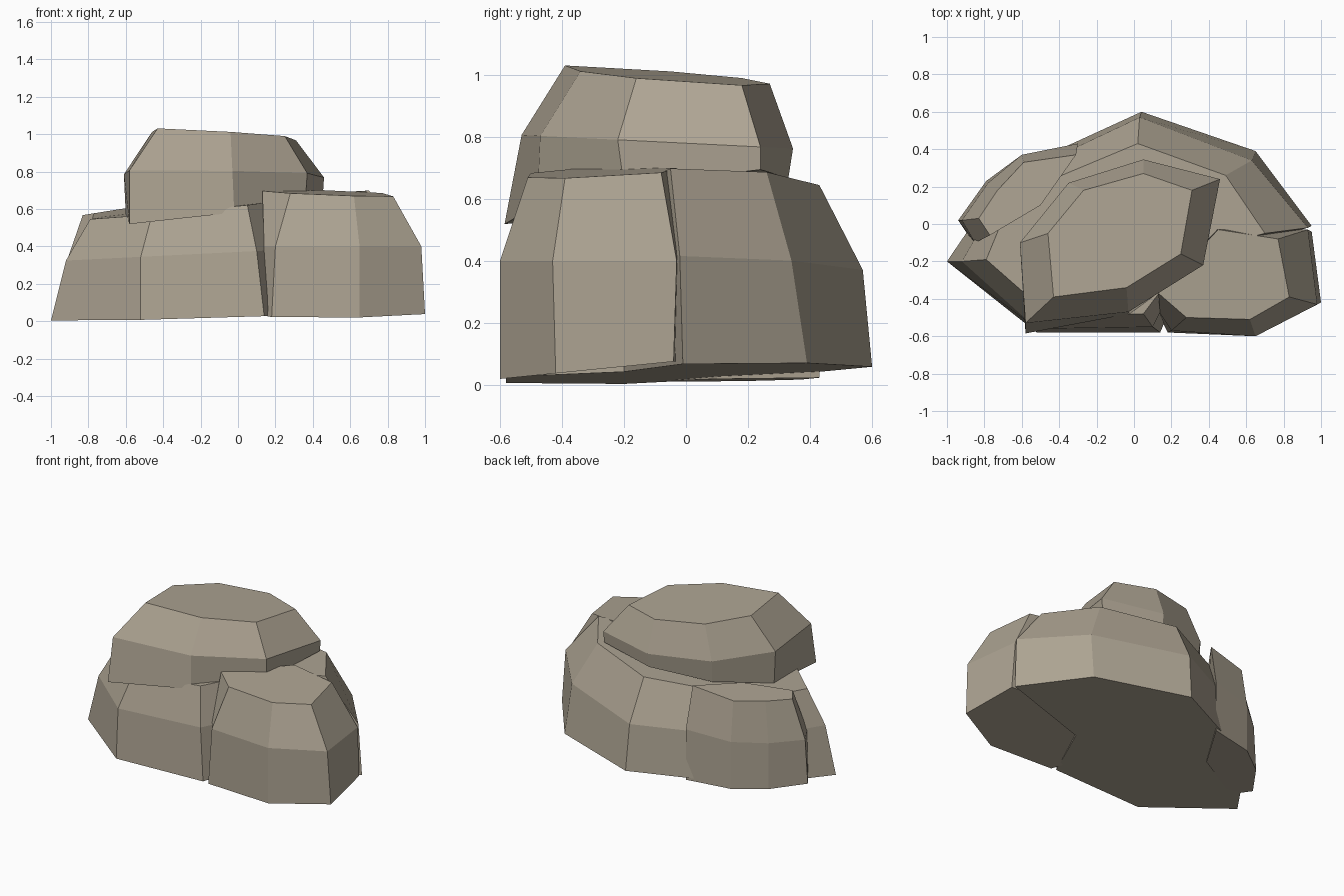
import bpy
import bmesh

starter = bpy.data.objects.get("Cube")
if starter:
    bpy.data.objects.remove(starter, do_unlink=True)

# One warm grey stone colour for every boulder
stone = bpy.data.materials.new("warm_grey_stone")
stone.use_nodes = True
stone.diffuse_color = (0.42, 0.37, 0.29, 1)
shader = stone.node_tree.nodes["Principled BSDF"]
shader.inputs["Base Color"].default_value = stone.diffuse_color
shader.inputs["Roughness"].default_value = 0.9


def tilted_ring(bm, outline, height, slope_x=0.0, slope_y=0.0):
    """Add an outline of corners lying on a tilted plane."""
    return [bm.verts.new((x, y, height + slope_x * x + slope_y * y))
            for x, y in outline]


def boulder(name, *layers):
    """Loft faceted stone through layers of (outline, plane)."""
    bm = bmesh.new()
    rings = [tilted_ring(bm, outline, *plane) for outline, plane in layers]
    for lower, upper in zip(rings, rings[1:]):
        count = len(lower)
        for i in range(count):
            j = (i + 1) % count
            bm.faces.new((lower[i], lower[j], upper[j], upper[i]))
    bm.faces.new(rings[0][::-1])
    bm.faces.new(rings[-1])
    bmesh.ops.recalc_face_normals(bm, faces=bm.faces[:])
    mesh = bpy.data.meshes.new(name)
    bm.to_mesh(mesh)
    bm.free()
    mesh.materials.append(stone)
    rock = bpy.data.objects.new(name, mesh)
    bpy.context.collection.objects.link(rock)
    return rock


# Wide base boulder, with a notch at the front for its neighbour
boulder(
    "base_boulder",
    ([(-1, -.2), (-.52, -.58), (.14, -.58), (.3, -.2),
      (.95, -.01), (.65, .39), (.04, .6), (-.68, .27)], (.04, .03, .03)),
    ([(-.92, -.2), (-.52, -.56), (.1, -.55), (.3, -.2),
      (.93, -.02), (.63, .34), (.03, .57), (-.67, .24)], (.37, .05)),
    ([(-.79, -.19), (-.46, -.48), (.05, -.48), (.3, -.15),
      (.7, -.05), (.49, .26), (.02, .43), (-.65, .15)], (.63, .1, .03)),
)

# Smaller boulder leaning on the front corner
boulder(
    "front_boulder",
    ([(.18, -.58), (.65, -.6), (1, -.42),
      (.95, -.04), (.4, 0), (.14, -.5)], (.08, 0, .1)),
    ([(.2, -.57), (.65, -.6), (.98, -.43),
      (.93, -.03), (.42, -.01), (.14, -.48)], (.4,)),
    ([(.28, -.5), (.62, -.51), (.83, -.39),
      (.77, -.08), (.45, -.03), (.13, -.37)], (.72, -.04, .05)),
)

# Thin slab against the back corner
boulder(
    "back_slab",
    ([(-.3, .43), (-.6, .37), (-.79, .23),
      (-.94, .02), (-.86, -.1), (-.5, .1)], (.03, .02)),
    ([(-.3, .43), (-.6, .37), (-.78, .22),
      (-.92, .02), (-.85, -.1), (-.5, .1)], (.4, .1)),
    ([(-.31, .37), (-.59, .33), (-.73, .18),
      (-.83, .03), (-.77, -.06), (-.5, .1)], (.7, .16)),
)

# Capstone resting on top and overhanging the front
boulder(
    "capstone",
    ([(-.58, -.585), (-.6, -.1), (-.34, .2), (.05, .33),
      (.455, .24), (.36, -.2), (-.02, -.48)], (.63, .09, .1)),
    ([(-.58, -.53), (-.61, -.1), (-.35, .22), (.05, .345),
      (.46, .24), (.37, -.22), (-.03, -.47)], (.78, 0, -.05)),
    ([(-.43, -.39), (-.46, -.05), (-.27, .18), (.05, .27),
      (.31, .18), (.25, -.16), (-.04, -.34)], (.99, -.04, -.06)),
)
